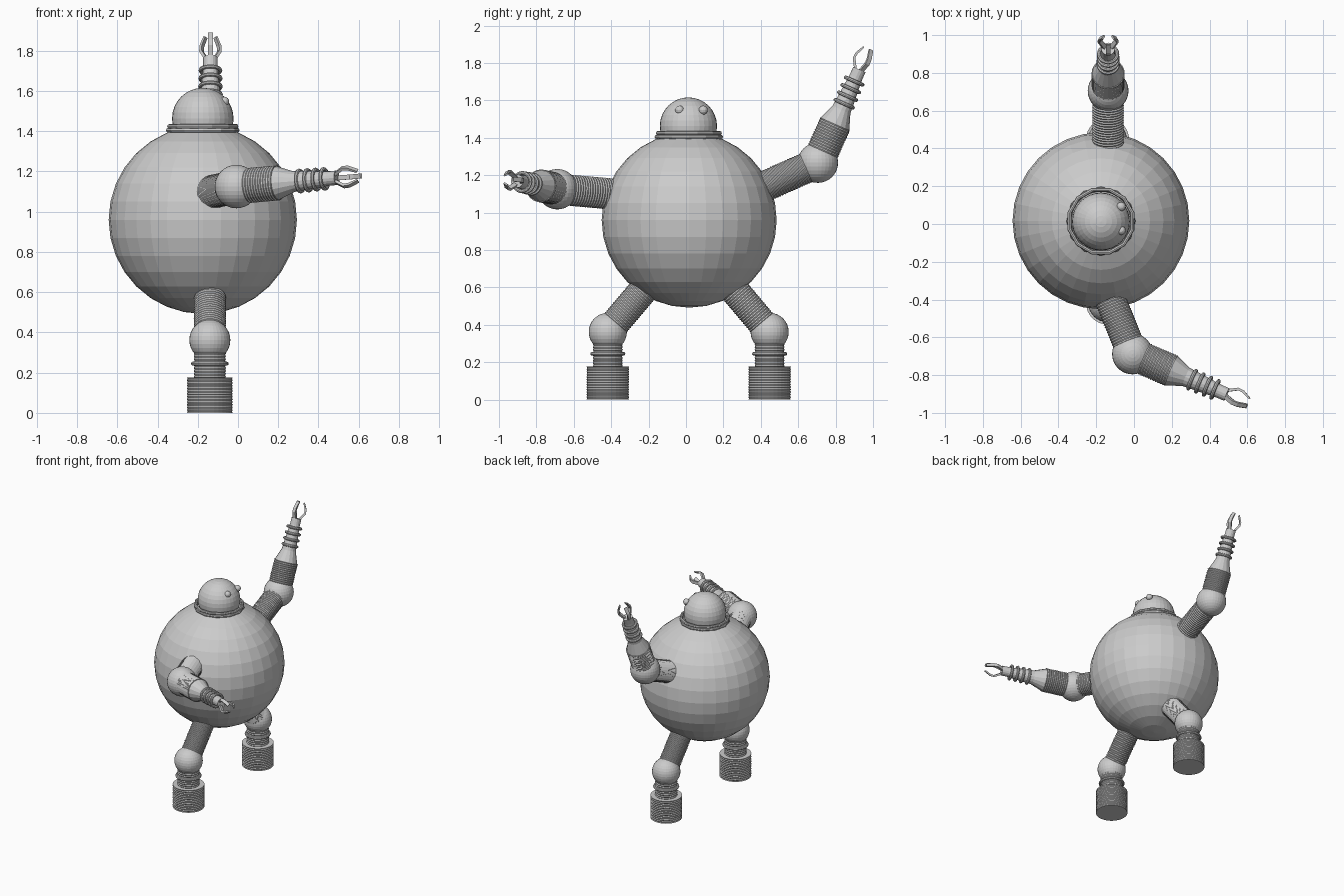
import bpy, bmesh, math
from mathutils import Vector, Matrix

if "Cube" in bpy.data.objects:
    bpy.data.objects.remove(bpy.data.objects["Cube"])


def frame(origin, axis, hint=(1, 0, 0)):
    """Matrix with local z along axis and local x towards hint."""
    z = Vector(axis).normalized()
    x = Vector(hint)
    x = (x - z * x.dot(z)).normalized()
    y = z.cross(x)
    m = Matrix((x, y, z)).transposed().to_4x4()
    m.translation = Vector(origin)
    return m


def finish(name, bm, m=None):
    bmesh.ops.recalc_face_normals(bm, faces=bm.faces)
    if m:
        bm.transform(m)
    me = bpy.data.meshes.new(name)
    bm.to_mesh(me)
    bm.free()
    ob = bpy.data.objects.new(name, me)
    bpy.context.collection.objects.link(ob)
    return ob


def ball(name, c, r, u=32, v=16):
    bm = bmesh.new()
    bmesh.ops.create_uvsphere(bm, u_segments=u, v_segments=v, radius=r)
    return finish(name, bm, Matrix.Translation(c))


def lathe(name, profile, m, n=24, closed=False):
    """Revolve (radius, height) points about local z; cap the ends unless closed."""
    bm = bmesh.new()
    rings = [[bm.verts.new((r * math.cos(2 * math.pi * i / n),
                            r * math.sin(2 * math.pi * i / n), h)) for i in range(n)]
             for r, h in profile]
    pairs = list(zip(rings, rings[1:]))
    if closed:
        pairs.append((rings[-1], rings[0]))
    for a, b in pairs:
        for i in range(n):
            j = (i + 1) % n
            bm.faces.new((a[i], a[j], b[j], b[i]))
    if not closed:
        bm.faces.new(rings[0][::-1])
        bm.faces.new(rings[-1])
    return finish(name, bm, m)


def ribs(r, h0, h1, pitch=0.014, depth=0.004):
    """Profile of a finely ribbed tube."""
    n = max(2, round((h1 - h0) / pitch)) * 2
    return [(r - depth * (i % 2), h0 + (h1 - h0) * i / n) for i in range(n + 1)]


def ring(name, R, r, h, m, n=24, k=8):
    pts = [(R + r * math.cos(2 * math.pi * i / k), h + r * math.sin(2 * math.pi * i / k))
           for i in range(k)]
    return lathe(name, pts, m, n, closed=True)


def finger(name, m, ang):
    """Bent claw finger of constant width, outside then inside outline."""
    out = [(.020, .525), (.058, .588), (.056, .620), (.032, .668)]
    inn = [(.024, .662), (.043, .618), (.045, .594), (.010, .535)]
    w = .012
    bm = bmesh.new()
    a = [bm.verts.new((r, -w, h)) for r, h in out + inn]
    b = [bm.verts.new((r, w, h)) for r, h in out + inn]
    n = len(a)
    for i in range(n):
        j = (i + 1) % n
        bm.faces.new((a[i], a[j], b[j], b[i]))
    for i in range(3):
        k = n - 1 - i
        bm.faces.new((a[i], a[i + 1], a[k - 1], a[k]))
        bm.faces.new((b[i], b[k], b[k - 1], b[i + 1]))
    finish(name, bm, m @ Matrix.Rotation(ang, 4, 'Z'))


def arm(side, shoulder, elbow, direction, hint):
    s, e = Vector(shoulder), Vector(elbow)
    lathe(side + "_upper_arm", ribs(.084, 0, (e - s).length), frame(s, e - s))
    ball(side + "_elbow", e, .108)
    m = frame(e, direction, hint)
    lathe(side + "_forearm_sleeve", ribs(.088, .06, .225), m)
    lathe(side + "_forearm", [(.085, .222), (.052, .31), (.036, .50), (.036, .545)], m, 16)
    for i in range(4):
        ring(f"{side}_wrist_ring_{i + 1}", .052 - .001 * i, .010, .345 + .044 * i, m)
    for i in range(3):
        finger(f"{side}_claw_finger_{i + 1}", m, i * 2 * math.pi / 3)


# Body and head
ball("body", (-.175, .017, .96), .468)
ball("head", (-.175, .013, 1.463), .153)
neck = frame((-.175, .015, 0), (0, 0, 1))
for i in range(2):
    ring(f"neck_ring_{i + 1}", .172, .011, 1.405 + .02 * i,
         neck @ Matrix.Rotation(.26 * i, 4, 'Z'), 12)
for i, y in enumerate((-.032, .09)):
    ball(f"eye_{i + 1}", (-.068, y - .002 + .004 * i, 1.548), .024, 16, 8)

# Arms: one raised, one reaching sideways
arm("raised", (-.138, .42, 1.14), (-.137, .705, 1.267), (0, .407, .913), (0, -1, .4))
arm("reaching", (-.125, -.40, 1.10), (-.008, -.688, 1.125), (.915, -.394, .08), (.39, .92, 0))

# Legs, mirrored to both sides
for side, y, hip in (("right", -.418, -.22), ("left", .447, .25)):
    knee, top = Vector((-.14, y, .362)), Vector((-.14, hip, .595))
    lathe(side + "_thigh", ribs(.080, 0, (top - knee).length), frame(knee, top - knee))
    ball(side + "_knee", knee, .102)
    m = frame((-.14, y, 0), (0, 0, 1))
    lathe(side + "_shin", ribs(.080, .165, .31), m)
    ring(side + "_ankle_ring", .084, .010, .245, m)
    lathe(side + "_foot", ribs(.114, 0, .176), m, 32)
